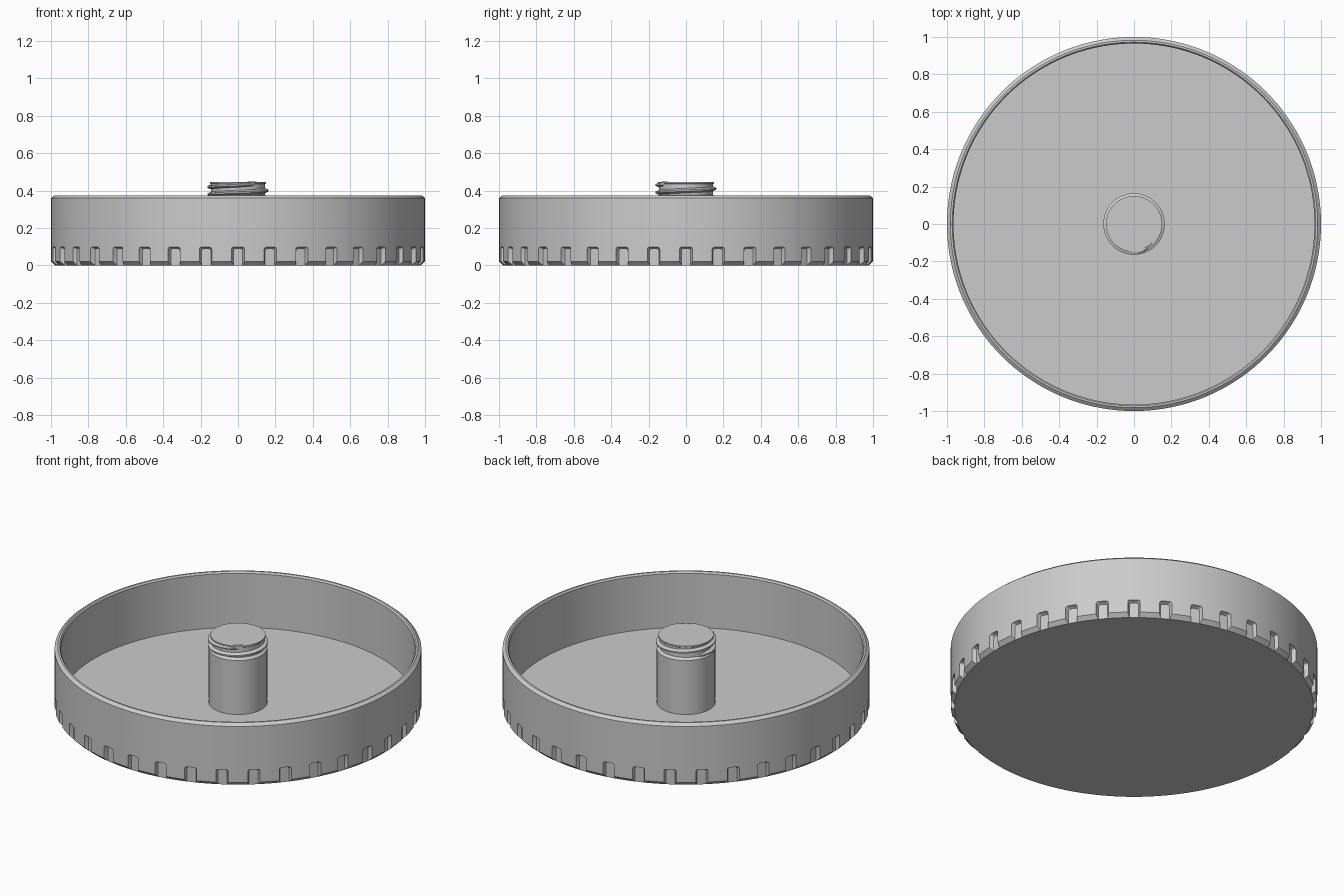
import bpy, bmesh, math
from mathutils import Matrix, Vector

cube = bpy.data.objects.get("Cube")
if cube:
    bpy.data.objects.remove(cube, do_unlink=True)

grey = bpy.data.materials.new("plain grey")
grey.use_nodes = True
colour = (0.6, 0.6, 0.6, 1)
grey.diffuse_color = colour
grey.node_tree.nodes["Principled BSDF"].inputs["Base Color"].default_value = colour


def add_object(name, bm):
    bmesh.ops.recalc_face_normals(bm, faces=bm.faces)
    mesh = bpy.data.meshes.new(name)
    bm.to_mesh(mesh)
    bm.free()
    mesh.materials.append(grey)
    obj = bpy.data.objects.new(name, mesh)
    bpy.context.collection.objects.link(obj)
    return obj


def loft(bm, rings, wrap=True):
    """Bridge equal-sized point rings and cap both ends."""
    rings = [[bm.verts.new(p) for p in ring] for ring in rings]
    n = len(rings[0])
    for a, b in zip(rings, rings[1:]):
        for i in range(n):
            j = (i + 1) % n
            bm.faces.new((a[i], a[j], b[j], b[i]))
    bm.faces.new(rings[0])
    bm.faces.new(rings[-1])


def turned(name, profile, segments):
    """Solid of revolution from a list of (radius, height)."""
    bm = bmesh.new()
    angles = [math.tau * i / segments for i in range(segments)]
    loft(bm, [[(r * math.cos(a), r * math.sin(a), z) for a in angles]
              for r, z in profile])
    return add_object(name, bm)


def smooth(obj):
    bpy.ops.object.select_all(action="DESELECT")
    obj.select_set(True)
    bpy.context.view_layer.objects.active = obj
    bpy.ops.object.shade_smooth_by_angle(angle=math.radians(25))


# Round tray with chamfered rim and base
tray = turned("tray", [(0.978, 0), (1, 0.022), (1, 0.36), (0.982, 0.375),
                       (0.972, 0.375), (0.965, 0.365), (0.965, 0.04)], 144)

# Grip notches around the base, with sloped sides and rounded top corners
def notch_outline(half, top, radius, corner=0.012):
    pts = [(-half, -0.02), (half, -0.02)]
    for side, start in ((1, 0), (-1, 90)):
        for step in range(4):
            a = math.radians(start + step * 30)
            pts.append((side * (half - corner) + corner * math.cos(a),
                        top - corner + corner * math.sin(a)))
    return [Vector((radius, y, z)) for y, z in pts]


bm = bmesh.new()
count = 36
for i in range(count):
    turn = Matrix.Rotation(math.tau * i / count, 3, "Z")
    sections = [notch_outline(0.025, 0.09, 0.978),
                notch_outline(0.034, 0.099, 0.998),
                notch_outline(0.034, 0.099, 1.03)]
    loft(bm, [[turn @ p for p in s] for s in sections])
cutter = add_object("notch_cutter", bm)
cutter.hide_render = True
cutter.hide_viewport = True
cut = tray.modifiers.new("notches", "BOOLEAN")
cut.operation = "DIFFERENCE"
cut.solver = "EXACT"
cut.object = cutter
bpy.context.view_layer.update()
cut_mesh = bpy.data.meshes.new_from_object(
    tray.evaluated_get(bpy.context.evaluated_depsgraph_get()))
tray.modifiers.clear()
tray.data = cut_mesh
bpy.data.objects.remove(cutter, do_unlink=True)
smooth(tray)

# Central post with a narrower threaded neck
post = turned("post", [(0.16, 0.03), (0.16, 0.365), (0.145, 0.377),
                       (0.145, 0.435), (0.15, 0.439), (0.15, 0.447)], 72)
smooth(post)

# Helical thread ridge, fading out at both ends
bm = bmesh.new()
start, end, steps, pitch = -1.2 * math.pi, 1.75 * math.pi, 110, 0.04
rings = []
for i in range(steps + 1):
    a = start + (end - start) * i / steps
    z = 0.4 + pitch * a / math.tau
    fade = min(1, i / 8, (steps - i) / 8)
    crest = 0.142 + 0.022 * fade
    rings.append([(r * math.cos(a), r * math.sin(a), z + dz)
                  for r, dz in ((0.14, -0.015), (crest, -0.004),
                                (crest, 0.004), (0.14, 0.015))])
loft(bm, rings)
smooth(add_object("thread", bm))
